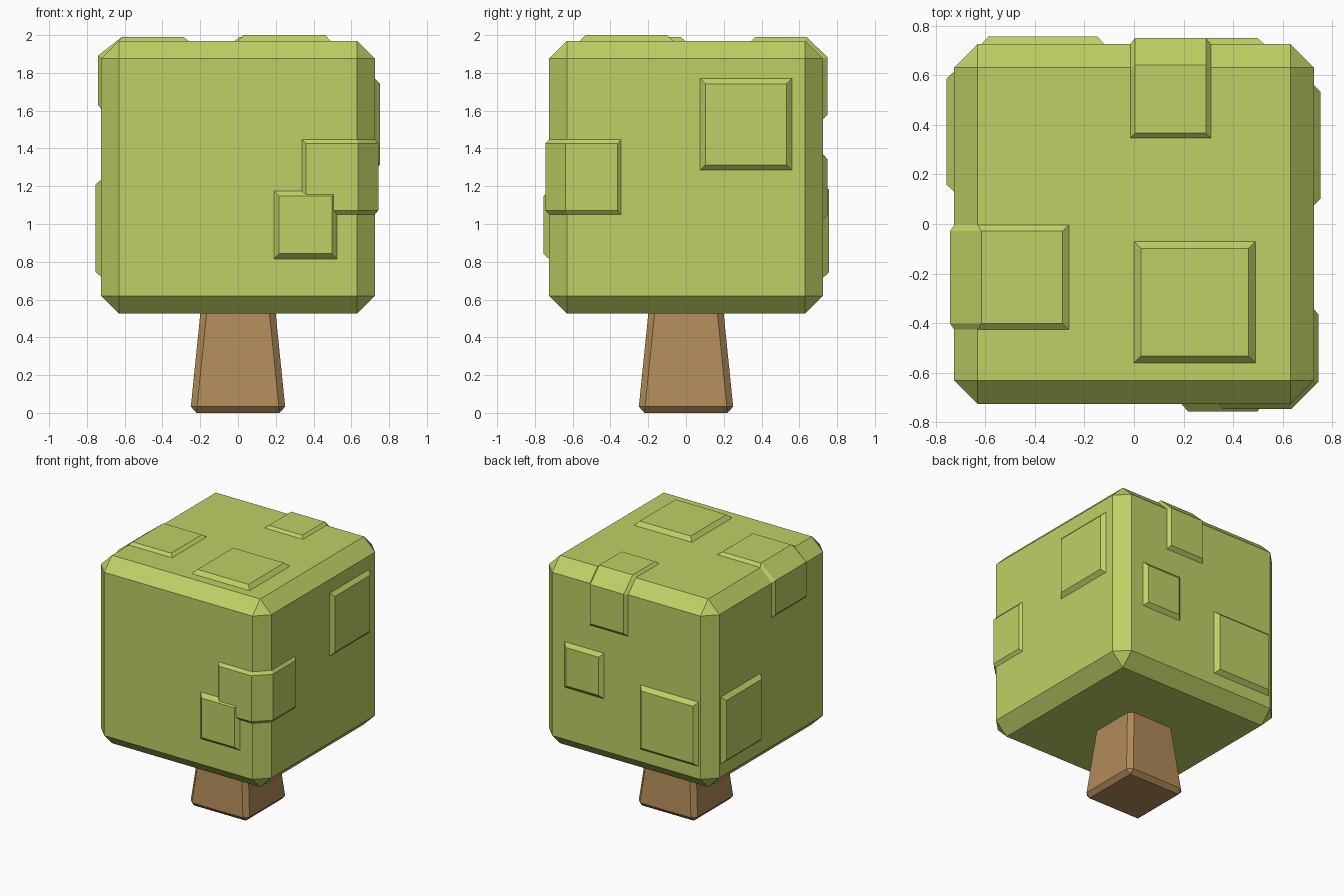
import bpy, bmesh

if "Cube" in bpy.data.objects:
    bpy.data.objects.remove(bpy.data.objects["Cube"])


def material(name, rgb):
    m = bpy.data.materials.new(name)
    m.diffuse_color = (*rgb, 1)
    m.use_nodes = True
    m.node_tree.nodes["Principled BSDF"].inputs["Base Color"].default_value = m.diffuse_color
    return m


GREEN = material("leaf green", (0.52, 0.63, 0.13))
BROWN = material("bark brown", (0.44, 0.255, 0.10))


def finish(name, bm, mat):
    bmesh.ops.recalc_face_normals(bm, faces=bm.faces[:])
    me = bpy.data.meshes.new(name)
    bm.to_mesh(me)
    bm.free()
    me.materials.append(mat)
    ob = bpy.data.objects.new(name, me)
    bpy.context.collection.objects.link(ob)
    return ob


def chamfered_block(name, z0, z1, half_bottom, half_top, chamfer, mat):
    bm = bmesh.new()
    bmesh.ops.create_cube(bm, size=2)
    for v in bm.verts:
        half = half_top if v.co.z > 0 else half_bottom
        v.co = (v.co.x * half, v.co.y * half, z1 if v.co.z > 0 else z0)
    bmesh.ops.bevel(bm, geom=bm.edges[:], offset=chamfer, segments=1,
                    affect='EDGES', clamp_overlap=True)
    return finish(name, bm, mat)


def patch(name, base, outer, c0, c1, inset, place):
    """Raised leaf patch: a profile swept along c, with chamfered sides."""
    bm = bmesh.new()
    rows = [[bm.verts.new(place(a, b, c)) for a, b in path]
            for path, c in ((base, c0), (outer, c0 + inset),
                            (outer, c1 - inset), (base, c1))]
    n = len(base)
    for r in range(4):
        for i in range(n - 1):
            s = rows[(r + 1) % 4]
            bm.faces.new((rows[r][i], rows[r][i + 1], s[i + 1], s[i]))
    for i in (0, n - 1):
        bm.faces.new([row[i] for row in rows])
    return finish(name, bm, GREEN)


def flat_patch(name, a0, a1, c0, c1, level, height, place, inset=0.028):
    patch(name, [(a0, level), (a1, level)],
          [(a0 + inset, level + height), (a1 - inset, level + height)],
          c0, c1, inset, place)


# Trunk and leafy crown
chamfered_block("trunk", 0, 0.6, 0.253, 0.192, 0.033, BROWN)
chamfered_block("crown", 0.525, 1.97, 0.725, 0.725, 0.095, GREEN)

# Flat patches on each side: (a, outward, c) mapped to x, y, z
H = 0.725
flat_patch("front_patch", 0.19, 0.525, 0.815, 1.175, H, 0.03, lambda a, b, c: (a, -b, c))
flat_patch("right_patch", 0.075, 0.56, 1.285, 1.77, H, 0.027, lambda a, b, c: (b, a, c))
flat_patch("left_patch", 0.13, 0.615, 0.72, 1.235, H, 0.03, lambda a, b, c: (-b, a, c))
flat_patch("back_patch_large", -0.615, -0.12, 0.715, 1.21, H, 0.031, lambda a, b, c: (a, b, c))
flat_patch("back_patch_small", 0.19, 0.525, 1.02, 1.37, H, 0.025, lambda a, b, c: (a, b, c))
flat_patch("top_patch", 0.0, 0.49, -0.56, -0.07, 1.97, 0.03, lambda a, b, c: (a, c, b))

# Patches folded over the chamfered edges
patch("front_right_corner_patch",
      [(0.34, -H), (0.63, -H), (H, -0.63), (H, -0.343)],
      [(0.36, -0.745), (0.635, -0.745), (0.743, -0.637), (0.743, -0.363)],
      1.05, 1.447, 0.022, lambda a, b, c: (a, b, c))
patch("top_left_edge_patch",
      [(-0.263, 1.97), (-0.63, 1.97), (-H, 1.875), (-H, 1.61)],
      [(-0.288, 1.99), (-0.615, 1.99), (-0.742, 1.89), (-0.742, 1.63)],
      -0.425, -0.005, 0.024, lambda a, b, c: (a, c, b))
patch("top_back_edge_patch",
      [(0.347, 1.97), (0.63, 1.97), (H, 1.875), (H, 1.555)],
      [(0.367, 1.989), (0.64, 1.989), (0.75, 1.882), (0.75, 1.58)],
      -0.015, 0.31, 0.02, lambda a, b, c: (c, a, b))
